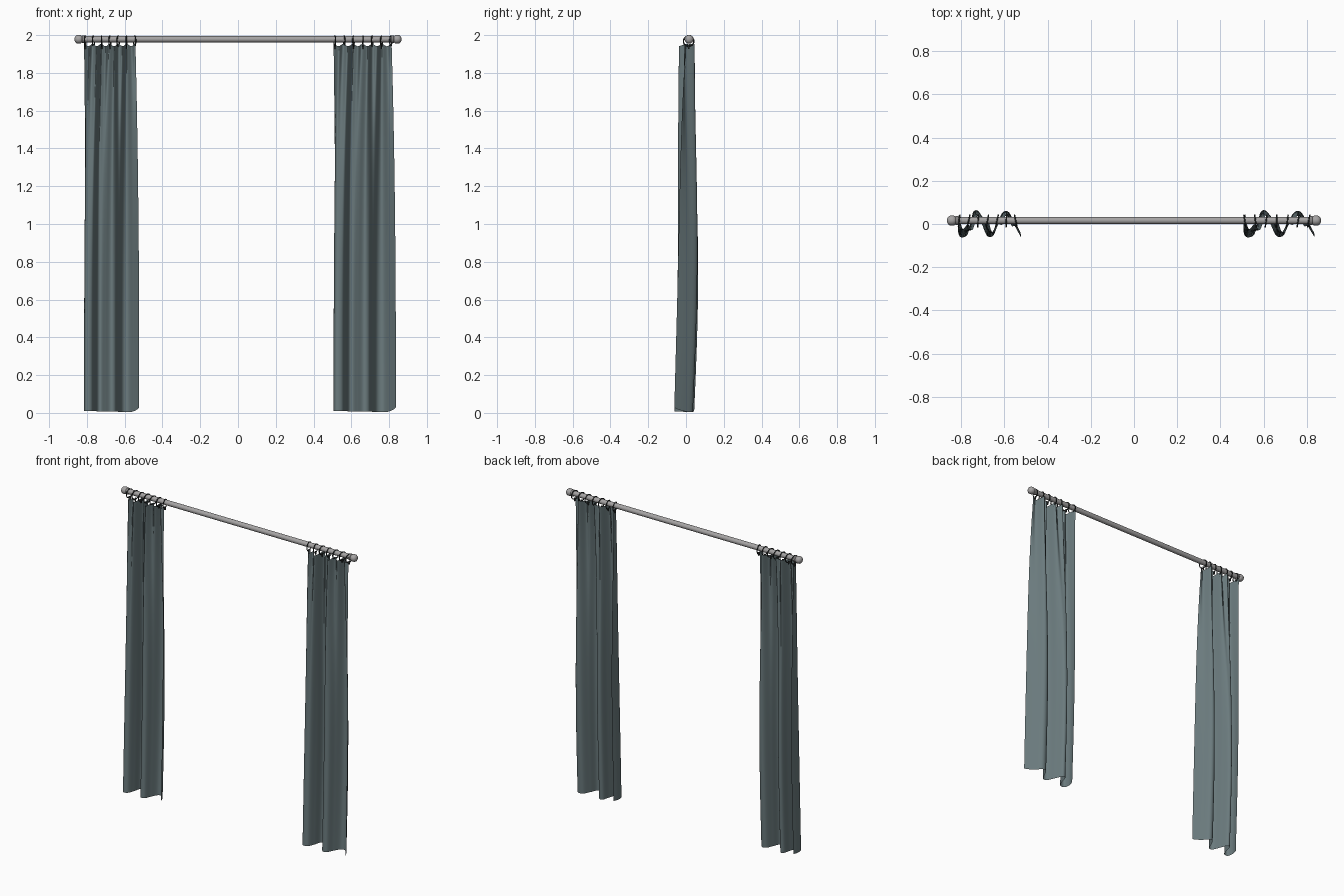
import bpy, bmesh, math, random
from mathutils import Vector

random.seed(4)
cube = bpy.data.objects.get("Cube")
if cube:
    bpy.data.objects.remove(cube, do_unlink=True)

ROD_Y, ROD_Z = 0.016, 1.978


def material(name, rgb, rough=0.6):
    m = bpy.data.materials.new(name)
    m.use_nodes = True
    m.diffuse_color = (*rgb, 1)
    bsdf = m.node_tree.nodes["Principled BSDF"]
    bsdf.inputs["Base Color"].default_value = (*rgb, 1)
    bsdf.inputs["Roughness"].default_value = rough
    return m


fabric = material("grey teal fabric", (0.145, 0.195, 0.205))
metal = material("brushed metal", (0.38, 0.37, 0.37))
dark = material("dark iron", (0.03, 0.035, 0.035))


def finish(bm, name, mat, angle=40):
    mesh = bpy.data.meshes.new(name)
    bm.to_mesh(mesh)
    bm.free()
    ob = bpy.data.objects.new(name, mesh)
    bpy.context.collection.objects.link(ob)
    mesh.materials.append(mat)
    bpy.ops.object.select_all(action='DESELECT')
    ob.select_set(True)
    bpy.context.view_layer.objects.active = ob
    bpy.ops.object.shade_smooth_by_angle(angle=math.radians(angle))
    return ob


def lathe_x(name, profile, mat, sides=24):
    """Turn an (x, radius) profile around the rod axis."""
    bm = bmesh.new()
    rings = []
    for x, r in profile:
        rings.append([bm.verts.new((x, ROD_Y + r * math.cos(a), ROD_Z + r * math.sin(a)))
                      for a in (2 * math.pi * i / sides for i in range(sides))])
    for a, b in zip(rings, rings[1:]):
        for i in range(sides):
            j = (i + 1) % sides
            bm.faces.new((a[i], a[j], b[j], b[i]))
    bm.faces.new(rings[0])
    bm.faces.new(rings[-1])
    bmesh.ops.recalc_face_normals(bm, faces=bm.faces)
    return finish(bm, name, mat)


# Rod and its rounded end knobs
lathe_x("rod", [(-0.83, 0.0165), (0.83, 0.0165)], metal)
knob = [(0.812, 0.017), (0.815, 0.021), (0.824, 0.021), (0.827, 0.018), (0.832, 0.022),
        (0.840, 0.0235), (0.852, 0.0225), (0.860, 0.017), (0.865, 0.007)]
for side, s in (("left", 1), ("right", -1)):
    lathe_x(side + "_knob", [(s * x, r) for x, r in knob], metal)

# Plan of the lower folds, as distance across the panel and depth
FOLDS = [Vector(p) for p in (
    (0.01, 0.035), (0.0, -0.01), (0.01, -0.05), (0.04, -0.045), (0.057, 0.0), (0.07, 0.05),
    (0.092, 0.055), (0.112, 0.01), (0.135, -0.045), (0.163, -0.045), (0.182, 0.0),
    (0.205, 0.045), (0.235, 0.047), (0.262, 0.005), (0.292, -0.053))]


def fold_point(u):
    """Smooth curve through the fold plan."""
    t = u * (len(FOLDS) - 1)
    i = min(int(t), len(FOLDS) - 2)
    f = t - i
    p0, p1, p2, p3 = (FOLDS[min(max(k, 0), len(FOLDS) - 1)] for k in range(i - 1, i + 3))
    return 0.5 * (2 * p1 + (p2 - p0) * f + (2 * p0 - 5 * p1 + 4 * p2 - p3) * f ** 2
                  + (3 * p1 - p0 - 3 * p2 + p3) * f ** 3)


def curtain(name, x0, stretch):
    cols, rows, pleats = 130, 44, 6
    bm = bmesh.new()
    grid = []
    for r in range(rows + 1):
        h = r / rows
        gather = h ** 2.5                       # tight pleats only near the heading
        row = []
        for c in range(cols + 1):
            u = c / cols
            p = fold_point(u)
            swell = 0.94 + 0.1 * math.sin(math.pi * h)
            lean = 0.016 * math.sin(math.pi * min(h * 1.1, 1)) - 0.012 * (1 - h)
            low_y = p.y * swell + lean
            top_y = 0.45 * p.y + 0.019 * math.cos(2 * math.pi * pleats * u) + 0.004
            x = p.x * (1 - gather) + 0.272 * u * gather
            y = low_y * (1 - gather) + top_y * gather
            hem = 0.004 + 0.007 * (1 - u) + 0.025 * max(0, (u - 0.88) / 0.12) ** 2
            sag = 0.012 * (0.5 - 0.5 * math.cos(2 * math.pi * pleats * u))
            z = hem * (1 - h) + (1.953 - sag) * h
            row.append(bm.verts.new((x0 + x * stretch, y, z)))
        grid.append(row)
    for a, b in zip(grid, grid[1:]):
        for c in range(cols):
            bm.faces.new((a[c], a[c + 1], b[c + 1], b[c]))
    return finish(bm, name, fabric, 80)


def hanger(name, x, turn):
    """Ring around the rod with a small clip gripping the heading."""
    bpy.ops.mesh.primitive_torus_add(
        major_radius=0.028, minor_radius=0.0032, major_segments=28, minor_segments=8,
        location=(x, ROD_Y - 0.002, ROD_Z - 0.010), rotation=(0, math.pi / 2, turn))
    ring = bpy.context.object
    ring.name = name + "_ring"
    ring.data.materials.append(dark)
    bpy.ops.object.shade_smooth()
    bpy.ops.mesh.primitive_cube_add(size=1, location=(x, ROD_Y - 0.002, 1.938))
    clip = bpy.context.object
    clip.name = name + "_clip"
    clip.scale = (0.006, 0.009, 0.022)
    clip.data.materials.append(dark)


# Two gathered panels, each hung from seven rings
for side, x0, stretch in (("right", -0.815, 1.0), ("left", 0.506, 1.13)):
    curtain(side + "_curtain", x0, stretch)
    for i in range(7):
        x = x0 + stretch * (0.006 + 0.262 * i / 6)
        hanger(f"{side}_{i + 1}", x, random.uniform(-0.25, 0.25))
